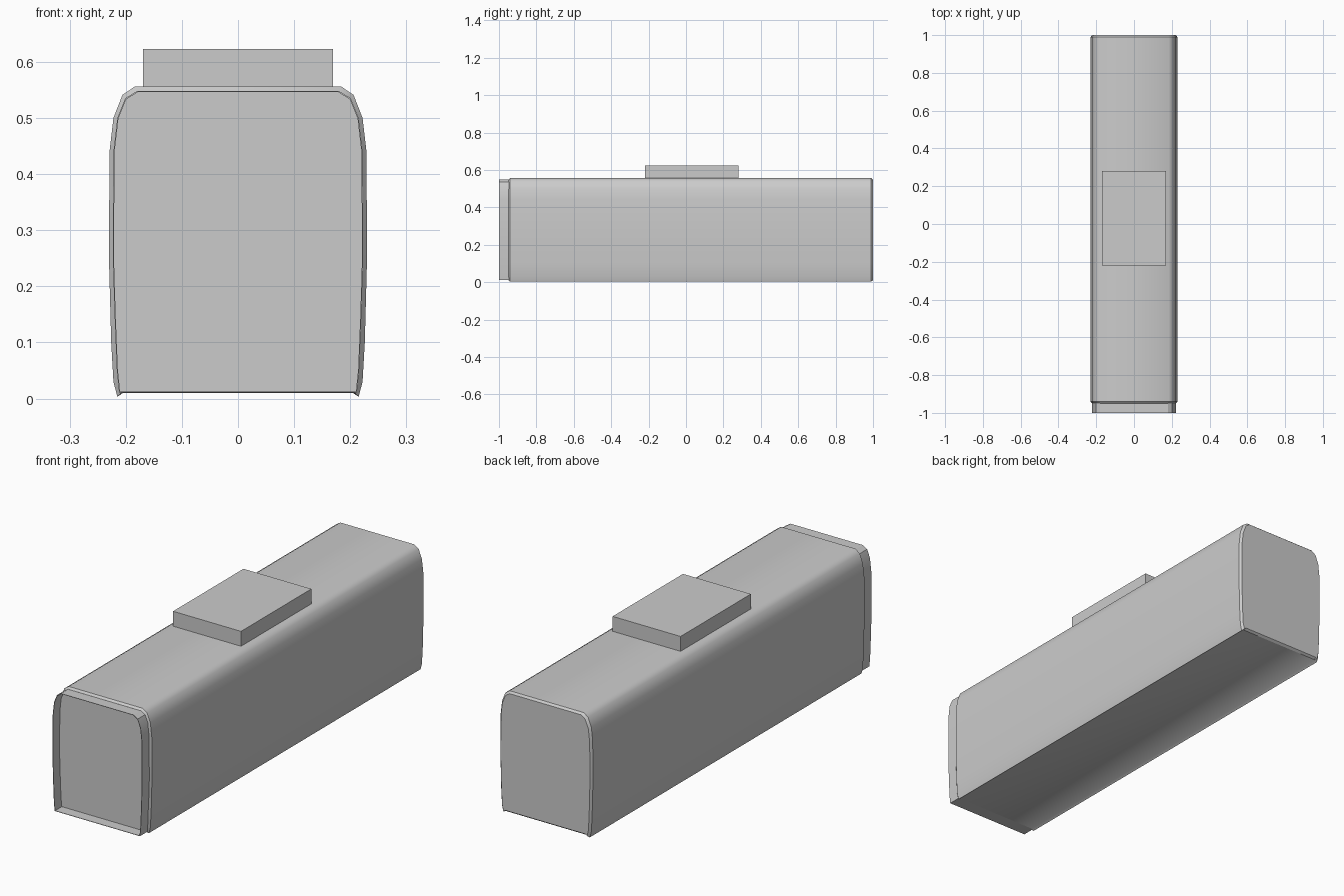
import bpy, bmesh, math

cube = bpy.data.objects.get("Cube")
if cube:
    bpy.data.objects.remove(cube, do_unlink=True)

grey = bpy.data.materials.new("light grey")
grey.use_nodes = True
grey.diffuse_color = (0.6, 0.6, 0.6, 1)
grey.node_tree.nodes["Principled BSDF"].inputs["Base Color"].default_value = (0.6, 0.6, 0.6, 1)

# Right half of the cross-section (x, z), from the floor up to the roof
HALF = [(0.205, 0.01), (0.215, 0.003), (0.222, 0.03), (0.226, 0.1), (0.23, 0.25),
        (0.229, 0.44), (0.222, 0.5), (0.206, 0.541), (0.184, 0.556)]
# Slightly smaller section for the end collar
COLLAR = [(0.212, 0.011), (0.216, 0.05), (0.22, 0.15), (0.223, 0.25),
          (0.222, 0.44), (0.215, 0.5), (0.201, 0.535), (0.18, 0.548)]


def section(half, inset=0.0):
    """Mirror a half section, drawn in towards its centre."""
    ring = half + [(-x, z) for x, z in reversed(half)]
    kx, kz = 1 - inset / 0.23, 1 - inset / 0.28
    return [(x * kx, 0.28 + (z - 0.28) * kz) for x, z in ring]


def loft(name, rings, cap_start=False, cap_end=False, angle=30):
    """Skin a row of (y, section) rings, with optional end caps."""
    bm = bmesh.new()
    rows = [[bm.verts.new((x, y, z)) for x, z in pts] for y, pts in rings]
    for a, b in zip(rows, rows[1:]):
        for i in range(len(a)):
            j = (i + 1) % len(a)
            bm.faces.new((a[i], b[i], b[j], a[j]))
    if cap_start:
        bm.faces.new(rows[0])
    if cap_end:
        bm.faces.new(rows[-1][::-1])
    bmesh.ops.recalc_face_normals(bm, faces=bm.faces)
    mesh = bpy.data.meshes.new(name)
    bm.to_mesh(mesh)
    bm.free()
    obj = bpy.data.objects.new(name, mesh)
    bpy.context.collection.objects.link(obj)
    mesh.materials.append(grey)
    bpy.ops.object.select_all(action='DESELECT')
    obj.select_set(True)
    bpy.context.view_layer.objects.active = obj
    bpy.ops.object.shade_smooth_by_angle(angle=math.radians(angle))
    return obj


# Long carriage shell with softened ends, closed at the back
loft("body_shell", [(-0.95, section(HALF, 0.008)), (-0.94, section(HALF)),
                    (0.99, section(HALF)), (1.0, section(HALF, 0.008))],
     cap_start=True, cap_end=True, angle=35)

# Open collar at the front, with the end wall recessed inside it
inner = section(COLLAR, 0.002)
loft("front_collar", [(-0.94, section(COLLAR)), (-1.0, section(COLLAR)),
                      (-1.0, inner), (-0.952, inner)], cap_end=True)

# Roof box
bpy.ops.mesh.primitive_cube_add(size=1, location=(0, 0.03, 0.586))
box = bpy.context.object
box.name = "roof_box"
box.scale = (0.338, 0.5, 0.074)
box.data.materials.append(grey)
